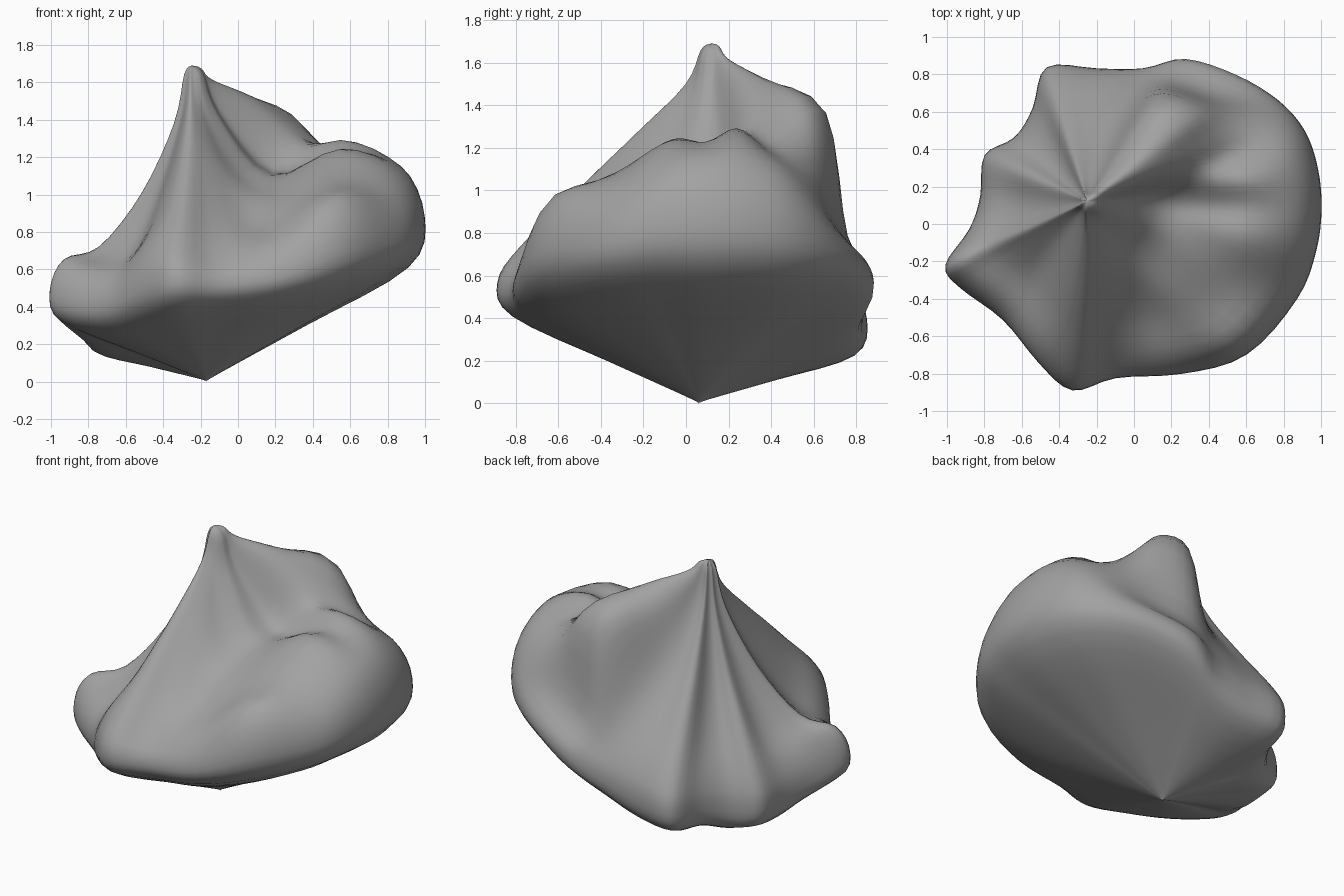
import bpy, bmesh
from mathutils import Vector

if "Cube" in bpy.data.objects:
    bpy.data.objects.remove(bpy.data.objects["Cube"])

PEAK = Vector((-0.25, 0.12, 1.69))
BASE = Vector((-0.17, 0.06, 0.0))

# Spokes around the rock: rim x, rim y, underside edge z,
# then top-surface heights near the rim, at the shoulder and near the peak
SPOKES = [
    (1.00, 0.08, .61, 1.15, 1.23, 1.11), (0.98, 0.30, .61, 1.15, 1.30, 1.18),
    (0.91, 0.50, .60, 1.10, 1.22, 1.40), (0.77, 0.66, .58, 0.98, 1.30, 1.50),
    (0.55, 0.79, .54, 0.88, 1.38, 1.54), (0.27, 0.88, .44, 0.78, 1.34, 1.45),
    (0.05, 0.83, .32, 0.66, 0.98, 1.25), (-.20, 0.83, .24, 0.60, 0.84, 1.13),
    (-.47, 0.84, .22, 0.55, 0.80, 1.12), (-.54, 0.62, .20, 0.52, 0.73, 1.04),
    (-.64, 0.46, .15, 0.50, 0.72, 1.02), (-.80, 0.37, .17, 0.50, 0.75, 1.05),
    (-.82, 0.15, .16, 0.50, 0.70, 1.02), (-.88, -.03, .22, 0.55, 0.70, 1.00),
    (-1.01, -.22, .32, 0.66, 0.72, 1.01), (-.93, -.34, .30, 0.61, 0.69, 1.00),
    (-.70, -.51, .29, 0.57, 0.72, 1.05), (-.51, -.74, .36, 0.72, 0.90, 1.19),
    (-.33, -.89, .41, 0.73, 0.98, 1.27), (-.10, -.82, .41, 0.68, 0.93, 1.26),
    (0.25, -.80, .45, 0.74, 0.84, 1.14), (0.60, -.70, .53, 0.99, 0.97, 1.05),
    (0.87, -.40, .58, 1.01, 1.15, 1.09), (0.97, -.15, .61, 1.11, 1.25, 1.10),
]


def profile(x, y, low, z88, z65, z35):
    """Points of one spoke, from the bottom tip over the rim to the peak."""
    rim = Vector((x, y, (low + z88) / 2))
    edge = BASE.lerp(rim, 0.93)
    edge.z = low
    cliff = z65 > 1.32                        # steep drop below the back ridge

    def top(t, z):
        p = PEAK.lerp(rim, t)
        p.z = z
        return p
    return [BASE, BASE.lerp(edge, 0.06) + Vector((0, 0, .005)), BASE.lerp(edge, 0.5), edge, rim,
            top(.84 if cliff else .9, z88), top(.72 if cliff else .65, z65), top(.35, z35),
            top(.12, PEAK.z + (z35 - PEAK.z) * .45),
            top(.05, PEAK.z + (z35 - PEAK.z) * .07), PEAK]


def smooth(a, b, c, d, t):
    """Catmull-Rom interpolation between b and c."""
    return 0.5 * (2 * b + (c - a) * t + (2 * a - 5 * b + 4 * c - d) * t * t
                  + (3 * b - a - 3 * c + d) * t ** 3)


def refine(pts, steps, closed):
    n = len(pts)
    out = []
    for i in range(n if closed else n - 1):
        q = [pts[(i + k) % n] if closed else pts[min(max(i + k, 0), n - 1)]
             for k in (-1, 0, 1, 2)]
        out += [smooth(*q, s / steps) for s in range(steps)]
    return out if closed else out + [pts[-1]]


# Refine along each spoke, then around each ring
spokes = [refine(profile(*s), 4, False) for s in SPOKES]
rings = [refine(list(r), 4, True) for r in zip(*spokes)][1:-1]

# Skin the rings and close both tips with fans
bm = bmesh.new()
loops = [[bm.verts.new(p) for p in r] for r in rings]
tip, peak = bm.verts.new(BASE), bm.verts.new(PEAK)
n = len(loops[0])
for i in range(n):
    j = (i + 1) % n
    for a, b in zip(loops, loops[1:]):
        bm.faces.new((a[i], a[j], b[j], b[i]))
    bm.faces.new((tip, loops[0][j], loops[0][i]))
    bm.faces.new((peak, loops[-1][i], loops[-1][j]))
# Soften the surface slightly
for _ in range(2):
    bmesh.ops.smooth_vert(bm, verts=[v for r in loops[4:-6] for v in r], factor=0.3,
                          use_axis_x=True, use_axis_y=True, use_axis_z=True)
# Even out the radial creases around the peak
for k, r in enumerate(loops[-13:]):
    for _ in range(2 + k):
        zs = [v.co.z for v in r]
        for i, v in enumerate(r):
            v.co.z = (zs[i - 1] + 2 * zs[i] + zs[(i + 1) % n]) / 4
bmesh.ops.recalc_face_normals(bm, faces=bm.faces)
for f in bm.faces:
    f.smooth = True
mesh = bpy.data.meshes.new("rock")
bm.to_mesh(mesh)
bm.free()
rock = bpy.data.objects.new("rock", mesh)
bpy.context.collection.objects.link(rock)

# Dark grey stone
stone = bpy.data.materials.new("stone")
stone.diffuse_color = (0.36, 0.36, 0.36, 1)
stone.use_nodes = True
stone.node_tree.nodes["Principled BSDF"].inputs["Base Color"].default_value = stone.diffuse_color
mesh.materials.append(stone)
